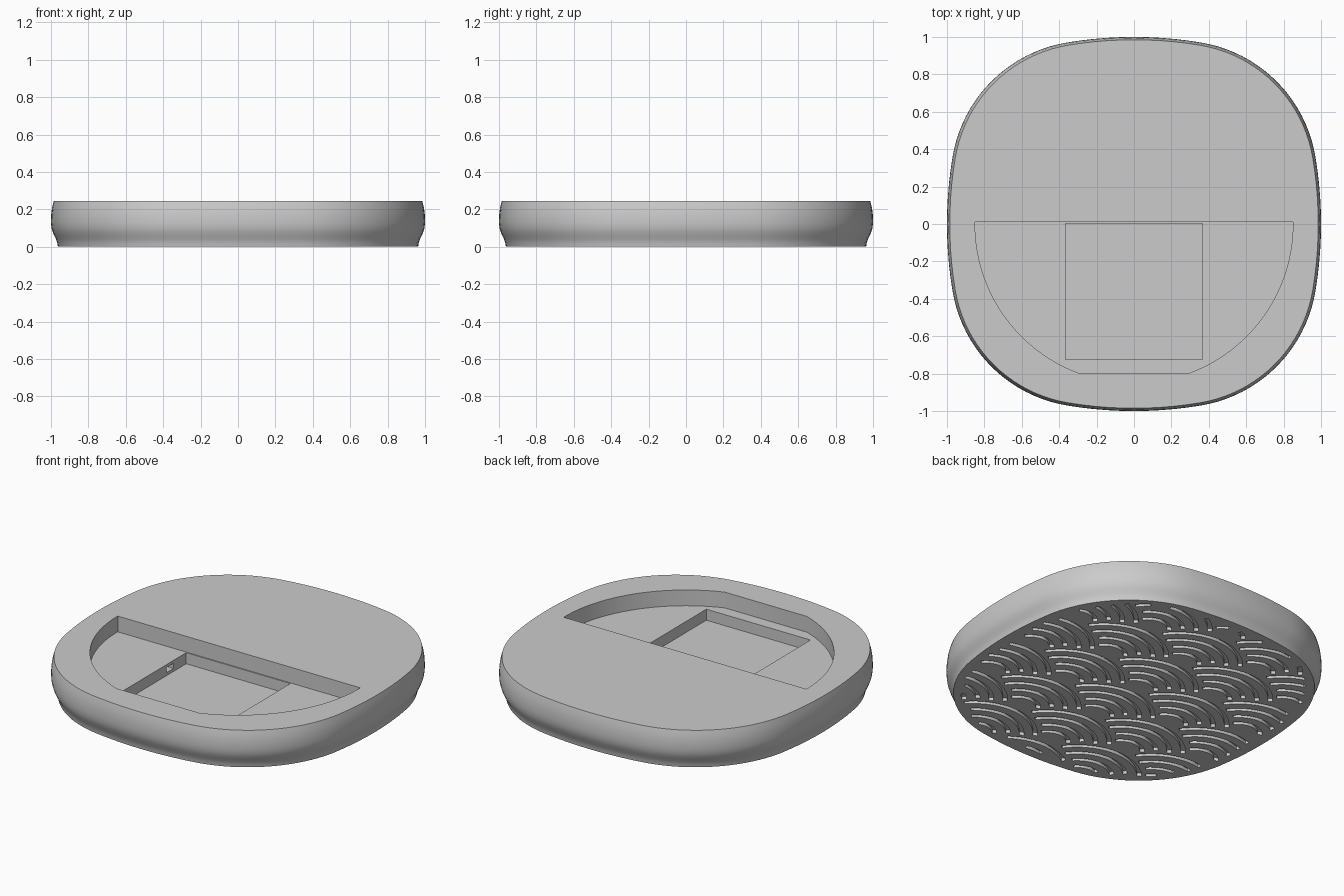
import bpy, bmesh
from math import sin, cos, pi, atan2, hypot, radians

cube = bpy.data.objects.get("Cube")
if cube:
    bpy.data.objects.remove(cube, do_unlink=True)

grey = bpy.data.materials.new("plain grey")
grey.use_nodes = True
grey.diffuse_color = (0.6, 0.6, 0.6, 1)
grey.node_tree.nodes["Principled BSDF"].inputs["Base Color"].default_value = (0.6, 0.6, 0.6, 1)


def make_object(name, bm):
    bmesh.ops.recalc_face_normals(bm, faces=bm.faces)
    mesh = bpy.data.meshes.new(name)
    bm.to_mesh(mesh)
    bm.free()
    mesh.materials.append(grey)
    obj = bpy.data.objects.new(name, mesh)
    bpy.context.collection.objects.link(obj)
    return obj


def loft(bm, loops):
    """Closed solid through matching loops of points."""
    rings = [[bm.verts.new(p) for p in loop] for loop in loops]
    n = len(rings[0])
    for a, b in zip(rings, rings[1:]):
        for i in range(n):
            j = (i + 1) % n
            bm.faces.new((a[i], a[j], b[j], b[i]))
    bm.faces.new(rings[0][::-1])
    bm.faces.new(rings[-1])


def prism(bm, outline, z0, z1):
    loft(bm, [[(x, y, z) for x, y in outline] for z in (z0, z1)])


def cut(obj, cutter):
    cutter.hide_render = True
    mod = obj.modifiers.new("cut", 'BOOLEAN')
    mod.operation = 'DIFFERENCE'
    mod.solver = 'EXACT'
    mod.object = cutter
    bpy.context.view_layer.objects.active = obj
    bpy.ops.object.modifier_apply(modifier=mod.name)
    bpy.data.objects.remove(cutter, do_unlink=True)


# Rounded-square outline: shallow side arcs joined by tighter corner arcs
JOIN_X, JOIN_Y = 0.97, 0.36
side_r = (JOIN_Y ** 2 + (1 - JOIN_X) ** 2) / (2 * (1 - JOIN_X))
join_a = atan2(JOIN_Y, side_r - 1 + JOIN_X)
corner_r = (JOIN_X - JOIN_Y) / (cos(join_a) - sin(join_a))
corner_c = JOIN_X - corner_r * cos(join_a)
quarter = []
for i in range(10):
    a = join_a * (i / 5 - 1)
    quarter.append((1 - side_r + side_r * cos(a), side_r * sin(a)))
for i in range(20):
    a = join_a + (pi / 2 - 2 * join_a) * i / 20
    quarter.append((corner_c + corner_r * cos(a), corner_c + corner_r * sin(a)))
outline = []
for k in range(4):
    c, s = round(cos(k * pi / 2)), round(sin(k * pi / 2))
    outline += [(c * x - s * y, s * x + c * y) for x, y in quarter]

# Body with a bulged side that tucks in towards the foot
profile = [(0, 0.963), (0.02, 0.966), (0.04, 0.973), (0.06, 0.983), (0.08, 0.991),
           (0.1, 0.997), (0.13, 1), (0.17, 0.999), (0.21, 0.994), (0.245, 0.985)]
bm = bmesh.new()
loft(bm, [[(x * r, y * r, z) for x, y in outline] for z, r in profile])
body = make_object("base_plate", bm)

# Half-round pocket with a flattened front
RADIUS, BACK, FRONT = 0.85, 0.01, -0.8
POCKET_Z, FLOOR_Z = 0.145, 0.075
start = atan2(BACK, RADIUS)
end = -atan2(-FRONT, (RADIUS ** 2 - FRONT ** 2) ** 0.5)
right = [(RADIUS * cos(a), RADIUS * sin(a))
         for a in (start + (end - start) * i / 32 for i in range(33))]
bm = bmesh.new()
prism(bm, right + [(-x, y) for x, y in reversed(right)], POCKET_Z, 0.4)
cut(body, make_object("pocket_cutter", bm))

# Deeper square well and the small slot in its side wall
for name, x0, x1, y0, y1, z0, z1 in (
        ("well_cutter", -0.365, 0.365, -0.725, 0.003, FLOOR_Z, 0.2),
        ("slot_cutter", -0.42, -0.35, -0.195, -0.125, 0.094, 0.126)):
    bm = bmesh.new()
    prism(bm, [(x0, y0), (x1, y0), (x1, y1), (x0, y1)], z0, z1)
    cut(body, make_object(name, bm))

# Engraved overlapping-wave pattern on the underside
FAN = 0.39
HALF = 0.013
DEPTH = 0.02
STEPS = 40


def inside_border(x, y):
    """True inside a slightly smaller copy of the outline."""
    x, y = abs(x) / 0.92, abs(y) / 0.92
    if max(x, y) > 0.98:
        return False
    return min(x, y) < JOIN_Y or hypot(x - corner_c, y - corner_c) < corner_r


def visible(x, y, cx, cy):
    """True where no nearer fan covers this part of the fan."""
    for dx, dy in ((-1, -0.5), (1, -0.5), (0, -1)):
        if hypot(x - cx - dx * FAN, y - cy - dy * FAN) < FAN:
            return False
    return inside_border(x, y)


def groove(bm, cx, cy, r, angles):
    inner = [(cx + (r - HALF) * cos(a), cy + (r - HALF) * sin(a)) for a in angles]
    outer = [(cx + (r + HALF) * cos(a), cy + (r + HALF) * sin(a)) for a in angles]
    prism(bm, inner + outer[::-1], -0.05, DEPTH)


bm = bmesh.new()
for row in range(-6, 7):
    for col in range(-2, 3):
        cx = (2 * col + row % 2) * FAN
        cy = row * FAN / 2
        for part in (0.92, 0.72, 0.52, 0.32):
            r = FAN * part
            run = []
            for i in range(STEPS + 2):
                a = radians(-30) + radians(240) * i / STEPS
                if i <= STEPS and visible(cx + r * cos(a), cy + r * sin(a), cx, cy):
                    run.append(a)
                    continue
                if len(run) > 2:
                    groove(bm, cx, cy, r, run)
                run = []
cut(body, make_object("wave_cutter", bm))

# Smooth sides, crisp rims
bpy.ops.object.select_all(action='DESELECT')
body.select_set(True)
bpy.context.view_layer.objects.active = body
bpy.ops.object.shade_smooth_by_angle(angle=radians(30))
